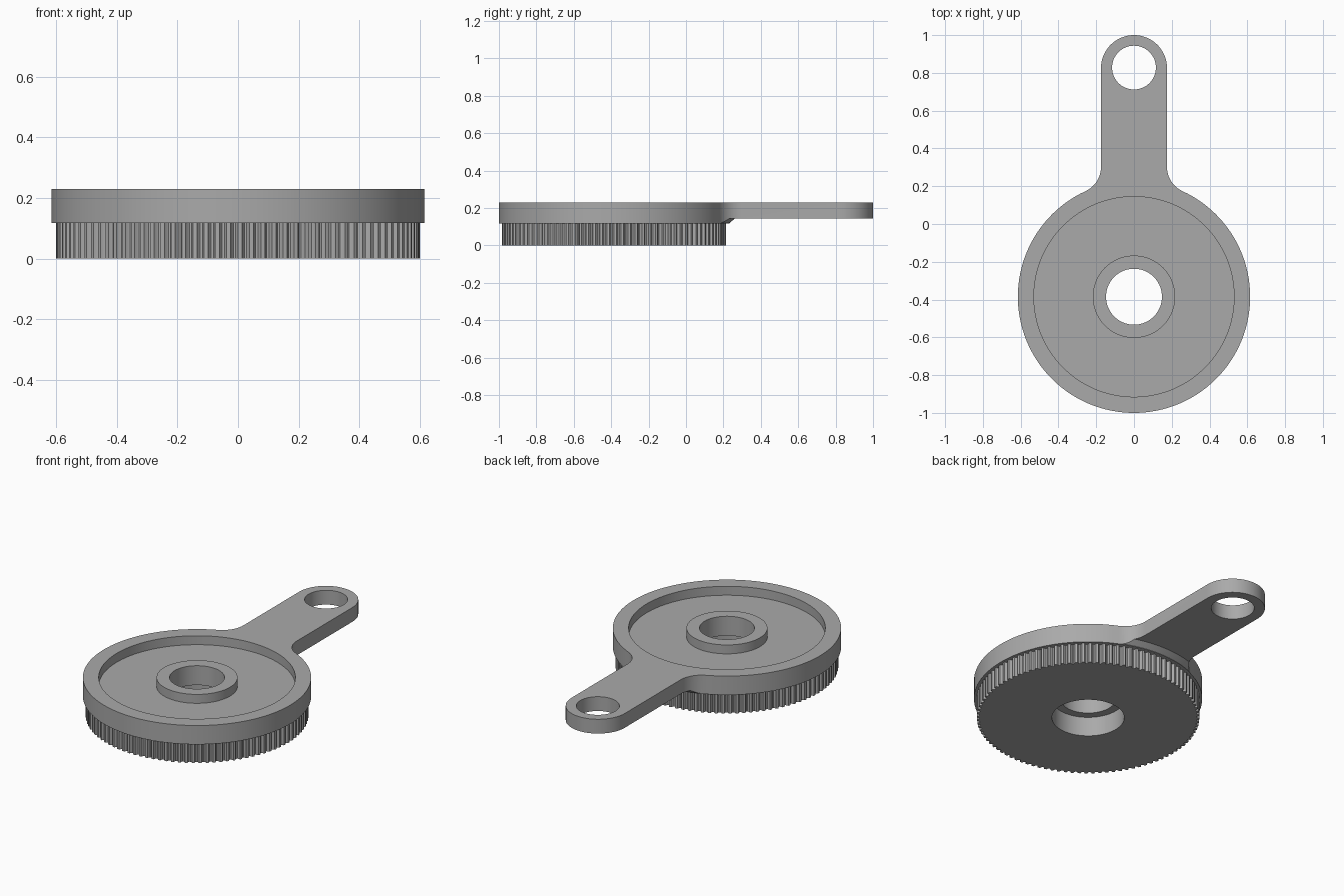
import bpy, bmesh, math
from math import sin, cos, pi, atan2, sqrt

if "Cube" in bpy.data.objects:
    bpy.data.objects.remove(bpy.data.objects["Cube"])

CY = -0.385          # disc centre on y
R = 0.615            # disc radius
ARM = 0.175          # half width of the arm
END = 0.825          # centre of the rounded arm end
FIL = 0.14           # fillet between arm and disc
TOP = 0.23

grey = bpy.data.materials.new("grey plastic")
grey.diffuse_color = (0.4, 0.4, 0.4, 1)
grey.use_nodes = True
grey.node_tree.nodes["Principled BSDF"].inputs["Base Color"].default_value = grey.diffuse_color


def make(name, bm):
    bmesh.ops.recalc_face_normals(bm, faces=bm.faces)
    me = bpy.data.meshes.new(name)
    bm.to_mesh(me)
    bm.free()
    me.materials.append(grey)
    ob = bpy.data.objects.new(name, me)
    bpy.context.collection.objects.link(ob)
    return ob


def prism(name, pts, z0, z1):
    bm = bmesh.new()
    face = bm.faces.new([bm.verts.new((x, y, z0)) for x, y in pts])
    ext = bmesh.ops.extrude_face_region(bm, geom=[face])["geom"]
    bmesh.ops.translate(bm, vec=(0, 0, z1 - z0),
                        verts=[v for v in ext if isinstance(v, bmesh.types.BMVert)])
    return make(name, bm)


def lathe_ring(name, profile, n=128):
    """Closed (radius, z) profile swept round the disc axis."""
    bm = bmesh.new()
    rings = [[bm.verts.new((r * cos(2 * pi * i / n), CY + r * sin(2 * pi * i / n), z))
              for r, z in profile] for i in range(n)]
    m = len(profile)
    for i in range(n):
        a, b = rings[i], rings[(i + 1) % n]
        for j in range(m):
            k = (j + 1) % m
            bm.faces.new((a[j], a[k], b[k], b[j]))
    return make(name, bm)


def arc(cx, cy, r, a0, a1, n):
    return [(cx + r * cos(a0 + (a1 - a0) * i / n), cy + r * sin(a0 + (a1 - a0) * i / n))
            for i in range(n + 1)]


def circle(cy, r, n=96):
    return arc(0, cy, r, 0, 2 * pi, n)[:-1]


def combine(ob, other, op):
    mod = ob.modifiers.new(op, 'BOOLEAN')
    mod.operation, mod.solver, mod.object = op, 'EXACT', other
    bpy.context.view_layer.objects.active = ob
    bpy.ops.object.modifier_apply(modifier=mod.name)
    bpy.data.objects.remove(other, do_unlink=True)


# Plate outline: disc, fillets and arm with a round end
fx = ARM + FIL
fy = CY + sqrt((R + FIL) ** 2 - fx ** 2)
ang = atan2(fy - CY, fx)
right = arc(fx, fy, FIL, ang + pi, pi, 10)
left = [(-x, y) for x, y in reversed(right)]
outline = (arc(0, CY, R, pi - ang, 2 * pi + ang, 110)[1:-1] + right
           + arc(0, END, ARM, 0, pi, 36) + left)
body = prism("disc_with_arm", outline, 0.118, TOP)

# Thinner arm, with a sloped step where it leaves the disc
combine(body, lathe_ring("arm_relief", [(0.618, 0.05), (0.618, 0.12), (0.648, 0.145),
                                        (1.6, 0.145), (1.6, 0.05)]), 'DIFFERENCE')

# Toothed belt wheel under the disc
TEETH = 100
shape = [(0.0, 0.600), (0.36, 0.600), (0.46, 0.590), (0.58, 0.585),
         (0.78, 0.585), (0.90, 0.590)]
teeth = []
for t in range(TEETH):
    for f, r in shape:
        a = 2 * pi * (t + f) / TEETH
        teeth.append((r * cos(a), CY + r * sin(a)))
combine(body, prism("belt_teeth", teeth, 0, 0.15), 'UNION')

# Recess around the hub, stepped bore, arm hole
combine(body, lathe_ring("recess", [(0.218, 0.177), (0.53, 0.177), (0.53, 0.3),
                                    (0.218, 0.3)]), 'DIFFERENCE')
combine(body, prism("bore", circle(CY, 0.148), -0.1, 0.4), 'DIFFERENCE')
combine(body, prism("bearing_seat", circle(CY, 0.195), -0.1, 0.115), 'DIFFERENCE')
combine(body, prism("arm_hole", circle(0.828, 0.116, 64), 0, 0.4), 'DIFFERENCE')

# Smooth round walls, sharp edges
bpy.ops.object.select_all(action='DESELECT')
body.select_set(True)
bpy.context.view_layer.objects.active = body
bpy.ops.object.shade_smooth_by_angle(angle=math.radians(25))
